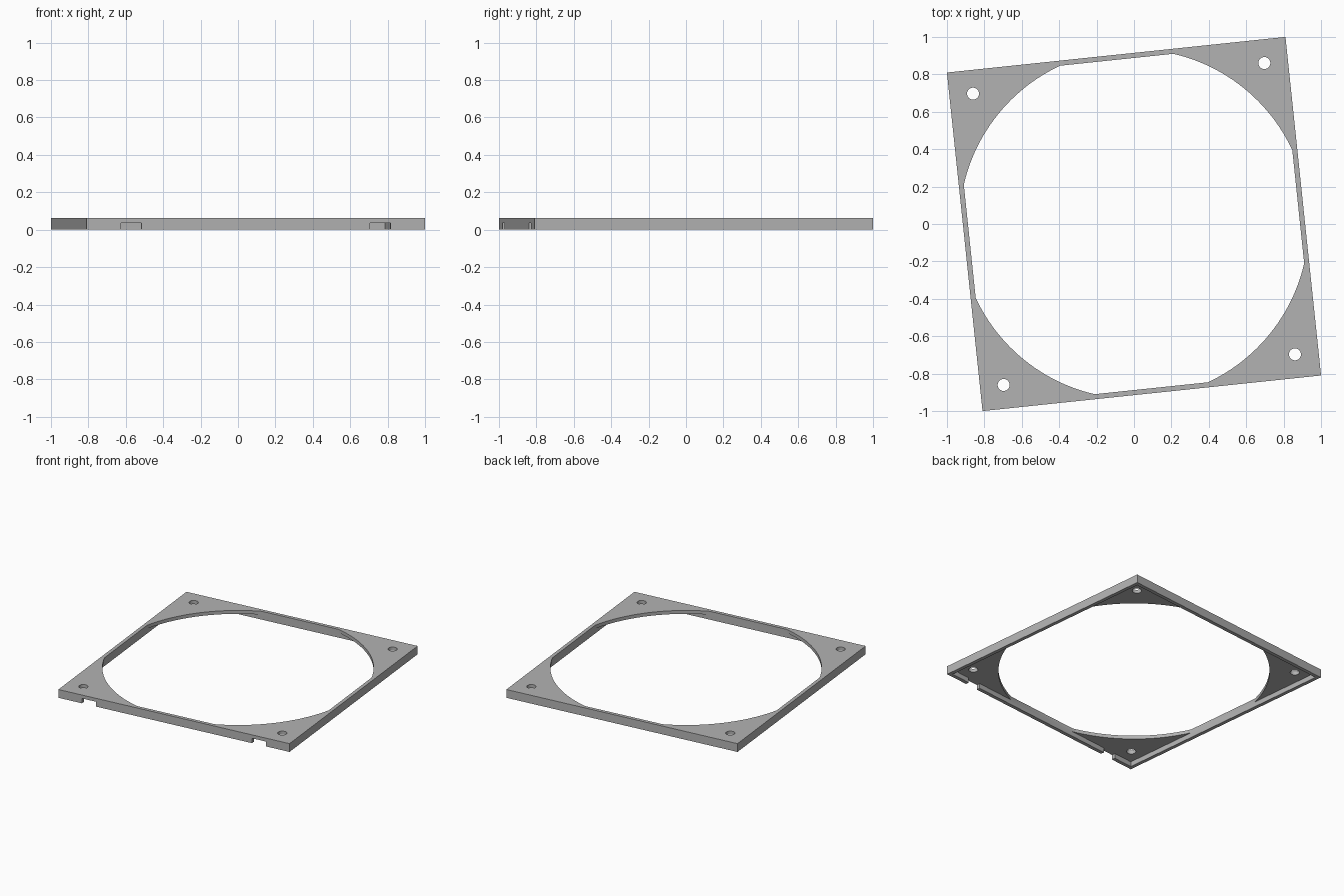
import bpy, bmesh, math

if "Cube" in bpy.data.objects:
    bpy.data.objects.remove(bpy.data.objects["Cube"], do_unlink=True)

HALF = 0.91        # outer half side
INNER = 0.883      # inside face of the rim
RADIUS = 0.934     # round opening, trimmed flat by the rim
HEIGHT = 0.063
PLATE_Z = 0.037    # underside of the corner plates
TURN = math.radians(6)

grey = bpy.data.materials.new("plain grey")
grey.use_nodes = True
colour = (0.45, 0.45, 0.45, 1)
grey.diffuse_color = colour
grey.node_tree.nodes["Principled BSDF"].inputs["Base Color"].default_value = colour


def prism(name, points, z0, z1):
    """Extrude a flat outline from z0 up to z1."""
    bm = bmesh.new()
    face = bm.faces.new([bm.verts.new((x, y, z0)) for x, y in points])
    new = bmesh.ops.extrude_face_region(bm, geom=[face])["geom"]
    for v in new:
        if isinstance(v, bmesh.types.BMVert):
            v.co.z = z1
    bmesh.ops.recalc_face_normals(bm, faces=bm.faces)
    mesh = bpy.data.meshes.new(name)
    bm.to_mesh(mesh)
    bm.free()
    mesh.materials.append(grey)
    obj = bpy.data.objects.new(name, mesh)
    bpy.context.collection.objects.link(obj)
    return obj


def box(x0, x1, y0, y1):
    return [(x0, y0), (x1, y0), (x1, y1), (x0, y1)]


def circle(cx, cy, r, n=32):
    return [(cx + r * math.cos(i * math.tau / n), cy + r * math.sin(i * math.tau / n))
            for i in range(n)]


def cut(target, cutter):
    """Subtract a cutter and throw it away."""
    cutter.hide_render = True
    mod = target.modifiers.new("cut", 'BOOLEAN')
    mod.operation = 'DIFFERENCE'
    mod.solver = 'EXACT'
    mod.object = cutter
    bpy.context.view_layer.objects.active = target
    bpy.ops.object.modifier_apply(modifier=mod.name)
    bpy.data.objects.remove(cutter, do_unlink=True)


# Square slab
frame = prism("square_frame", box(-HALF, HALF, -HALF, HALF), 0, HEIGHT)

# Recess under the plates, leaving a thin rim
cut(frame, prism("recess_cutter", box(-INNER, INNER, -INNER, INNER), -0.1, PLATE_Z))

# Opening: four arcs joined by straight runs along the rim
start = math.acos(INNER / RADIUS)
span = math.pi / 2 - 2 * start
opening = []
for quarter in range(4):
    for i in range(25):
        a = quarter * math.pi / 2 + start + span * i / 24
        opening.append((RADIUS * math.cos(a), RADIUS * math.sin(a)))
cut(frame, prism("opening_cutter", opening, -0.1, 0.2))

# Screw holes in the corners
for sx in (-1, 1):
    for sy in (-1, 1):
        cut(frame, prism("hole_cutter", circle(sx * 0.783, sy * 0.783, 0.032), -0.1, 0.2))

# Two notches in the lower edge of the front rim
for x0, x1 in ((-0.724, -0.615), (0.615, 0.724)):
    cut(frame, prism("notch_cutter", box(x0, x1, -1.0, -0.87), -0.1, PLATE_Z))

# Turn the frame and bake the rotation
frame.rotation_euler.z = TURN
bpy.ops.object.select_all(action='DESELECT')
frame.select_set(True)
bpy.context.view_layer.objects.active = frame
bpy.ops.object.transform_apply(location=False, rotation=True, scale=False)
bpy.ops.object.shade_smooth_by_angle(angle=math.radians(30))
